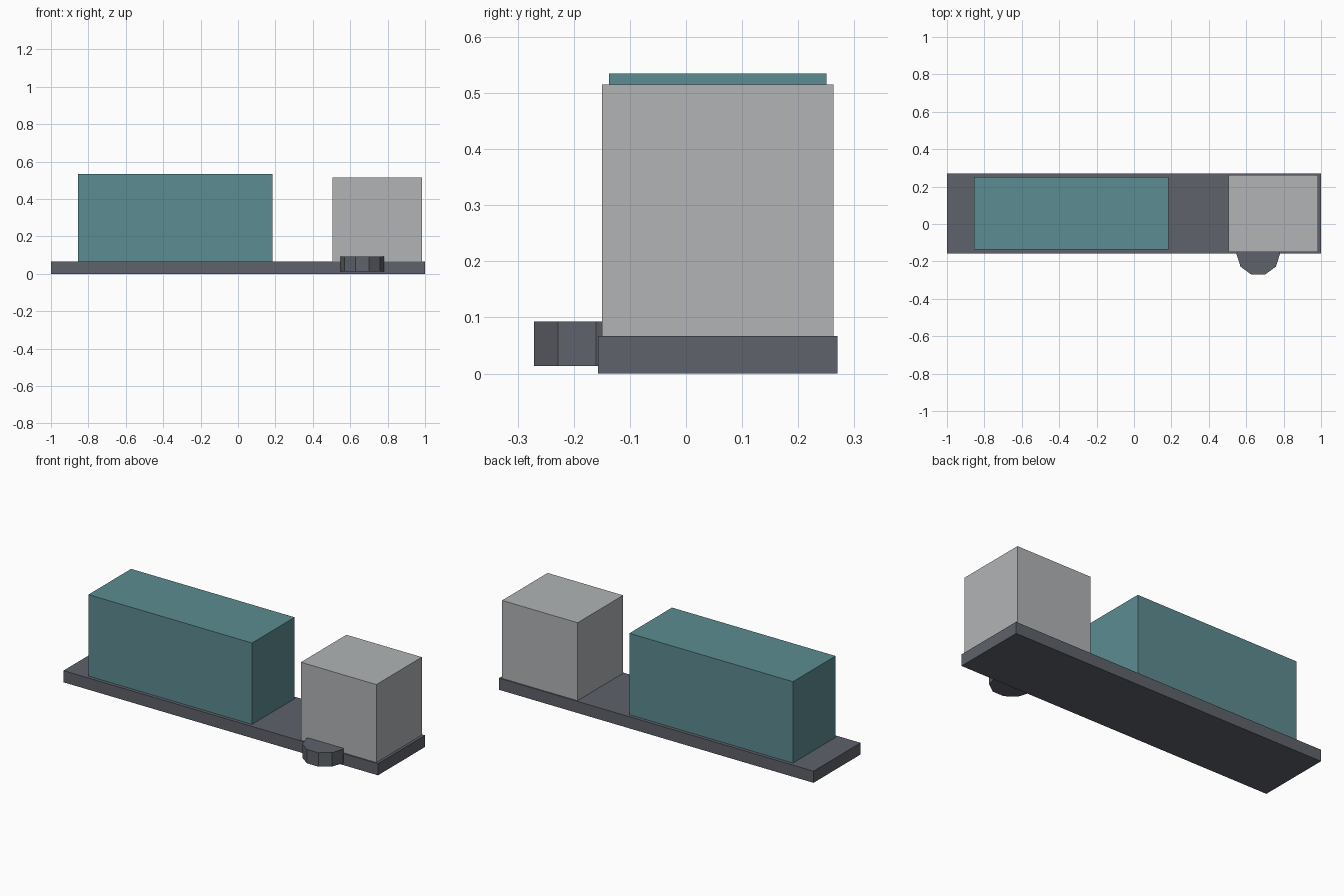
import bpy
import math

if "Cube" in bpy.data.objects:
    bpy.data.objects.remove(bpy.data.objects["Cube"])


def material(name, rgb):
    """Flat colour given as sRGB 0-255, stored as linear."""
    def lin(c):
        c /= 255
        return c / 12.92 if c <= 0.04045 else ((c + 0.055) / 1.055) ** 2.4
    m = bpy.data.materials.new(name)
    m.diffuse_color = (*[lin(c) for c in rgb], 1)
    m.use_nodes = True
    m.node_tree.nodes["Principled BSDF"].inputs["Base Color"].default_value = m.diffuse_color
    return m


def box(name, x, y, z, mat):
    """Box from (min, max) ranges on each axis."""
    bpy.ops.mesh.primitive_cube_add(size=1, location=[(a + b) / 2 for a, b in (x, y, z)])
    ob = bpy.context.object
    ob.name = name
    ob.scale = [b - a for a, b in (x, y, z)]
    bpy.ops.object.transform_apply(location=False, rotation=False, scale=True)
    ob.data.materials.append(mat)
    return ob


dark = material("dark slate", (94, 98, 106))
teal = material("muted teal", (92, 140, 145))
grey = material("light grey", (177, 180, 182))

# Flat base plate
box("base_plate", (-1, 1), (-0.157, 0.27), (0, 0.067), dark)

# Long body and short end block standing on the plate
box("long_block", (-0.855, 0.185), (-0.137, 0.25), (0.067, 0.535), teal)
box("end_block", (0.505, 0.985), (-0.15, 0.263), (0.067, 0.515), grey)

# Ten-sided disc half sunk into the front edge, flat side forward
bpy.ops.mesh.primitive_cylinder_add(vertices=10, radius=0.1165, depth=0.08,
                                    location=(0.664, -0.16, 0.053),
                                    rotation=(0, 0, math.pi / 2))
disc = bpy.context.object
disc.name = "front_disc"
disc.data.materials.append(dark)
